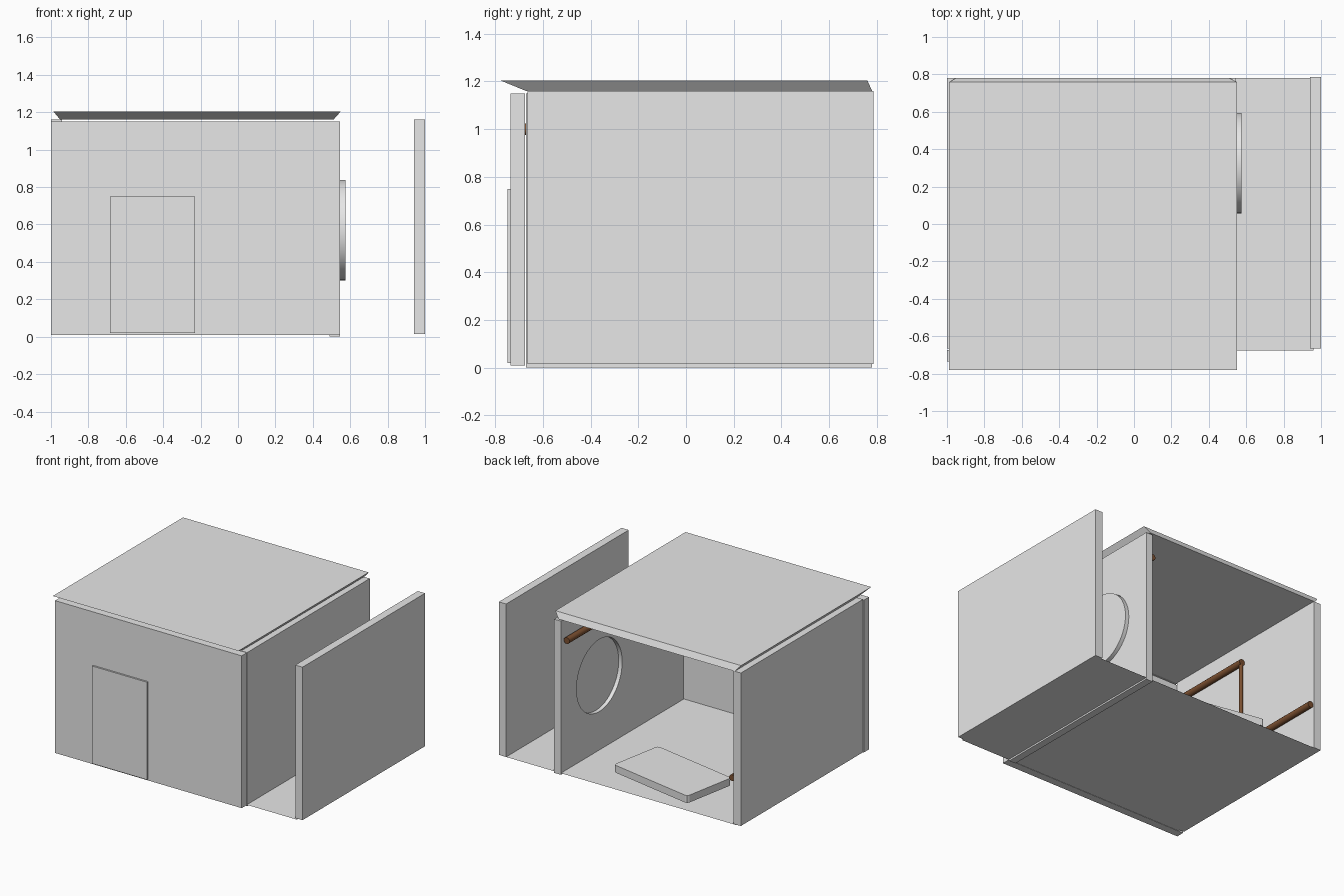
import bpy, bmesh, math
from mathutils import Vector

if "Cube" in bpy.data.objects:
    bpy.data.objects.remove(bpy.data.objects["Cube"])


def material(name, rgb):
    m = bpy.data.materials.new(name)
    m.diffuse_color = (*rgb, 1)
    m.use_nodes = True
    m.node_tree.nodes["Principled BSDF"].inputs["Base Color"].default_value = m.diffuse_color
    return m


GREY = material("plain_grey", (0.8, 0.8, 0.8))
BROWN = material("pipe_brown", (0.2, 0.08, 0.03))


def finish(name, bm, mat):
    bmesh.ops.recalc_face_normals(bm, faces=bm.faces)
    me = bpy.data.meshes.new(name)
    bm.to_mesh(me)
    bm.free()
    me.materials.append(mat)
    ob = bpy.data.objects.new(name, me)
    bpy.context.collection.objects.link(ob)
    return ob


def box(name, x, y, z, mat=GREY):
    bm = bmesh.new()
    bmesh.ops.create_cube(bm, size=1)
    for v in bm.verts:
        v.co = Vector([(r[0] + r[1]) / 2 + c * (r[1] - r[0])
                       for c, r in zip(v.co, (x, y, z))])
    return finish(name, bm, mat)


def rod(name, a, b, radius, mat=BROWN, sides=12):
    a, b = Vector(a), Vector(b)
    bm = bmesh.new()
    bmesh.ops.create_cone(bm, cap_ends=True, segments=sides, radius1=radius,
                          radius2=radius, depth=(b - a).length)
    turn = Vector((0, 0, 1)).rotation_difference(b - a).to_matrix()
    for v in bm.verts:
        v.co = turn @ v.co + (a + b) / 2
    ob = finish(name, bm, mat)
    for p in ob.data.polygons:
        p.use_smooth = len(p.vertices) == 4
    return ob


def select(ob):
    bpy.ops.object.select_all(action='DESELECT')
    ob.select_set(True)
    bpy.context.view_layer.objects.active = ob


# walls and door
box("front_wall", (-1, 0.545), (-0.735, -0.675), (0.01, 1.15))
box("door", (-0.685, -0.23), (-0.748, -0.70), (0.02, 0.75))
box("left_wall", (-1, -0.94), (-0.665, 0.78), (0.015, 1.16))
box("right_wall", (0.94, 1), (-0.665, 0.785), (0.015, 1.16))
middle = box("middle_wall", (0.49, 0.545), (-0.67, 0.78), (0.0, 1.15))

# round opening in the middle wall, with a disc pushed part way out
cutter = rod("hole_cutter", (0.4, 0.325, 0.57), (0.65, 0.325, 0.57), 0.27, GREY, 48)
cutter.hide_render = True
cut = middle.modifiers.new("round_hole", 'BOOLEAN')
cut.operation, cut.solver, cut.object = 'DIFFERENCE', 'EXACT', cutter
select(middle)
bpy.ops.object.modifier_apply(modifier=cut.name)
bpy.data.objects.remove(cutter)
rod("round_disc", (0.518, 0.325, 0.57), (0.574, 0.325, 0.57), 0.269, GREY, 48)

# floor sheet
bm = bmesh.new()
bm.faces.new([bm.verts.new(c) for c in ((-0.96, -0.675, 0.012), (0.96, -0.675, 0.012),
                                        (0.96, 0.78, 0.012), (-0.96, 0.78, 0.012))])
finish("floor", bm, GREY)

# roof slab, flared towards the top
roof = box("roof", (-0.95, 0.51), (-0.67, 0.78), (1.16, 1.205))
for v in roof.data.vertices:
    if v.co.z > 1.18:
        v.co.x = -0.988 if v.co.x < 0 else 0.55
        v.co.y = -0.78 if v.co.y < 0 else 0.76

# low slab, turned slightly, with clipped upright corners
slab = box("low_slab", (-0.355, 0.355), (-0.21, 0.21), (0.045, 0.1))
bm = bmesh.new()
bm.from_mesh(slab.data)
upright = [e for e in bm.edges if abs(e.verts[0].co.z - e.verts[1].co.z) > 0.01]
bmesh.ops.bevel(bm, geom=upright, offset=0.02, segments=2, affect='EDGES', profile=0.5)
bm.to_mesh(slab.data)
bm.free()
slab.rotation_euler.z = math.radians(-10.5)
slab.location = (-0.22, 0.473, 0)

# wall pipes: straight one on the middle wall, stepped one on the left wall
rod("middle_wall_pipe", (0.463, -0.675, 1.0), (0.463, 0.75, 1.0), 0.024)
rod("left_upper_pipe", (-0.92, -0.675, 1.0), (-0.92, 0.045, 1.0), 0.024)
rod("left_upright_pipe", (-0.92, 0.035, 1.0), (-0.92, 0.035, 0.35), 0.014)
rod("left_lower_pipe", (-0.92, 0.025, 0.35), (-0.92, 0.77, 0.35), 0.024)
